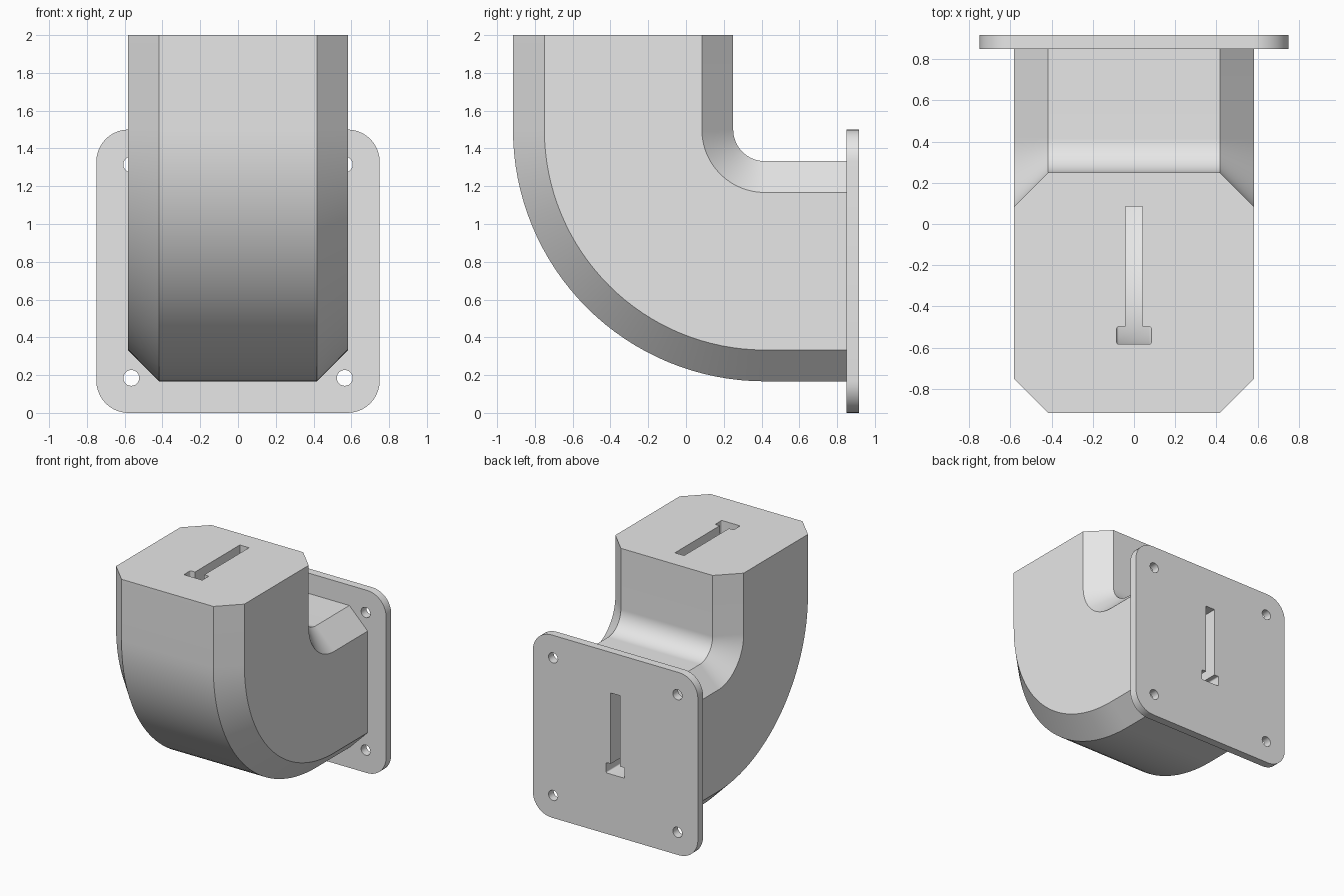
import bpy, bmesh
from math import sin, cos, pi
from mathutils import Vector

cube = bpy.data.objects.get("Cube")
if cube:
    bpy.data.objects.remove(cube)

grey = bpy.data.materials.new("light grey metal")
grey.use_nodes = True
grey.diffuse_color = (0.8, 0.8, 0.8, 1)
grey.node_tree.nodes["Principled BSDF"].inputs["Base Color"].default_value = grey.diffuse_color

BEND_Y, BEND_Z = 0.417, 1.5      # axis of the elbow bend
MID_R = 0.75                     # bend radius of the section centre
PLATE_FRONT, PLATE_BACK = 0.85, 0.917


def fillet(corners, steps=6):
    """Round the square corners of an outline given as (x, r, radius)."""
    out = []
    for i, (x, r, rad) in enumerate(corners):
        p = Vector((x, r))
        if rad == 0:
            out.append(p)
            continue
        u = (Vector(corners[i - 1][:2]) - p).normalized() * rad
        v = (Vector(corners[(i + 1) % len(corners)][:2]) - p).normalized() * rad
        for k in range(steps + 1):
            t = pi / 2 * k / steps
            out.append(p + u + v - v * cos(t) - u * sin(t))
    return out


def place(p, angle, run=0.0):
    """Put a section point (x, bend radius) at an angle round the bend."""
    return Vector((p.x, BEND_Y - p.y * cos(angle) + run * sin(angle),
                   BEND_Z - p.y * sin(angle) + run * cos(angle)))


def add_loop(bm, points):
    verts = [bm.verts.new(p) for p in points]
    edges = [bm.edges.new((verts[i - 1], verts[i])) for i in range(len(verts))]
    return verts, edges


def sweep(bm, section, stations):
    """Skin a section along the stations; return the edges of the first loop."""
    loops = [add_loop(bm, [place(p, *s) for p in section]) for s in stations]
    for (a, _), (b, _) in zip(loops, loops[1:]):
        for i in range(len(a)):
            bm.faces.new((a[i - 1], a[i], b[i], b[i - 1]))
    return loops[0][1]


def finish(bm, name):
    bmesh.ops.recalc_face_normals(bm, faces=bm.faces)
    mesh = bpy.data.meshes.new(name)
    bm.to_mesh(mesh)
    bm.free()
    mesh.materials.append(grey)
    obj = bpy.data.objects.new(name, mesh)
    bpy.context.collection.objects.link(obj)
    bpy.ops.object.select_all(action='DESELECT')
    obj.select_set(True)
    bpy.context.view_layer.objects.active = obj
    bpy.ops.object.shade_smooth_by_angle(angle=pi / 6)


# Sections: chamfered square outside, T-shaped channel inside
H, C = 0.583, 0.417
outside = [Vector((x, MID_R + r)) for x, r in
           ((-C, -H), (C, -H), (H, -C), (H, C), (C, H), (-C, H), (-H, C), (-H, -C))]
S, B, SHOULDER, INNER, OUTER, R = 0.042, 0.084, 0.915, 0.333, 1.0, 0.01
channel = fillet([(-S, INNER, 0), (S, INNER, 0), (S, SHOULDER, 0), (B, SHOULDER, R),
                  (B, OUTER, R), (-B, OUTER, R), (-B, SHOULDER, R), (-S, SHOULDER, 0)], 4)

# Elbow body, with its top end closed around the channel
STEPS = 32
stations = [(0, 2 - BEND_Z)] + [(pi / 2 * k / STEPS, 0) for k in range(STEPS + 1)]
stations.append((pi / 2, PLATE_FRONT - BEND_Y))
bm = bmesh.new()
rim = sweep(bm, outside, stations) + sweep(bm, channel, stations)
bmesh.ops.triangle_fill(bm, edges=rim, use_beauty=True)
finish(bm, "elbow_body")

# Mounting flange: rounded plate with the channel and four bolt holes
W, HOLE, HOLE_R, SIDES = 0.75, 0.565, 0.042, 24
plate = fillet([(-W, 0, 0.17), (W, 0, 0.17), (W, 2 * W, 0.17), (-W, 2 * W, 0.17)], 10)
outlines = [plate, channel]
for sx in (-1, 1):
    for sr in (-1, 1):
        outlines.append([Vector((sx * HOLE + HOLE_R * cos(2 * pi * k / SIDES),
                                 MID_R + sr * HOLE + HOLE_R * sin(2 * pi * k / SIDES)))
                         for k in range(SIDES)])
bm = bmesh.new()
edges = []
for outline in outlines:
    edges += add_loop(bm, [place(p, pi / 2, PLATE_FRONT - BEND_Y) for p in outline])[1]
bmesh.ops.triangle_fill(bm, edges=edges, use_beauty=True)
extruded = bmesh.ops.extrude_face_region(bm, geom=bm.faces[:], use_keep_orig=True)
bmesh.ops.translate(bm, vec=(0, PLATE_BACK - PLATE_FRONT, 0),
                    verts=[g for g in extruded["geom"] if isinstance(g, bmesh.types.BMVert)])
finish(bm, "mounting_flange")
